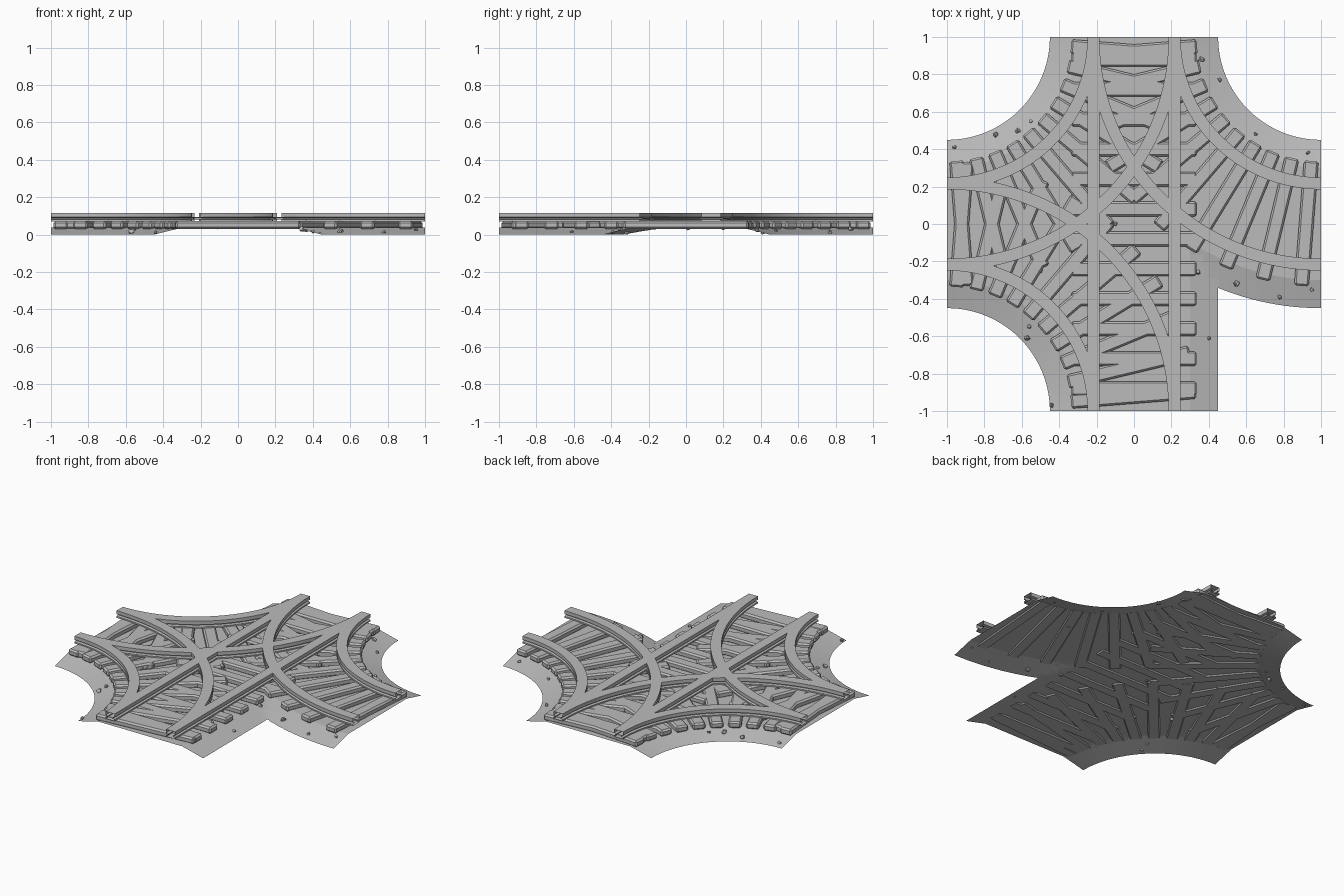
import bpy, bmesh, math, random
from mathutils import Vector, Matrix

random.seed(4)
cube = bpy.data.objects.get("Cube")
if cube:
    bpy.data.objects.remove(cube, do_unlink=True)

grey = bpy.data.materials.new("plain_grey")
grey.use_nodes = True
COLOUR = (0.5, 0.5, 0.5, 1)
grey.diffuse_color = COLOUR
for node in grey.node_tree.nodes:
    if node.type == 'BSDF_PRINCIPLED':
        node.inputs["Base Color"].default_value = COLOUR
        node.inputs["Roughness"].default_value = 0.8

# A track is None (straight along y) or the corner its curve turns about
TRACKS = {"straight": None, "back_left_curve": (1, 1),
          "back_right_curve": (-1, 1), "front_right_curve": (-1, -1)}
GAUGE, BED_HALF, BED_FLAT, BED_TOP = 0.217, 0.45, 0.30, 0.037


def point(corner, t, off):
    """Plan position at fraction t along a track, off to one side."""
    if corner is None:
        return off, 2 * t - 1
    a, r = t * math.pi / 2, 1 + off
    return corner[0] * (1 - r * math.cos(a)), corner[1] * (1 - r * math.sin(a))


def side_offset(corner, x, y):
    if corner is None:
        return x
    return math.hypot(x - corner[0], y - corner[1]) - 1


def bed_height(x, y):
    d = min(abs(side_offset(c, x, y)) for c in TRACKS.values())
    return BED_TOP * min(1, max(0, (BED_HALF - d) / (BED_HALF - BED_FLAT)))


def finish(name, bm):
    mesh = bpy.data.meshes.new(name)
    bm.to_mesh(mesh)
    bm.free()
    mesh.materials.append(grey)
    obj = bpy.data.objects.new(name, mesh)
    bpy.context.collection.objects.link(obj)
    return obj


# Ballast bed: thin sheets with sloping shoulders
def ballast(name, corner):
    bm = bmesh.new()
    along, across = 48, 24
    rows = []
    for i in range(along + 1):
        row = []
        for j in range(across + 1):
            x, y = point(corner, i / along, BED_HALF * (2 * j / across - 1))
            row.append(bm.verts.new((x, y, bed_height(x, y))))
        rows.append(row)
    for a, b in zip(rows, rows[1:]):
        for j in range(across):
            bm.faces.new((a[j], a[j + 1], b[j + 1], b[j]))
    bm.normal_update()
    for f in bm.faces:
        if f.normal.z < 0:
            f.normal_flip()
    finish(name + "_ballast", bm)


# Sleepers: chamfered blocks set square to the track
def sleepers(name, corner):
    bm = bmesh.new()
    count = 12 if corner is None else 10
    for i in range(count):
        t = (i + 0.5) / count
        if corner is None:
            t = 0.5 + (t - 0.5) * 0.96
        x, y = point(corner, t, 0)
        x2, y2 = point(corner, t, 0.1)
        place = (Matrix.Translation((x, y, 0.051))
                 @ Matrix.Rotation(math.atan2(y2 - y, x2 - x), 4, 'Z')
                 @ Matrix.Diagonal((0.67, 0.078, 0.042, 1)))
        bmesh.ops.create_cube(bm, size=1, matrix=place)
    obj = finish(name + "_sleepers", bm)
    bevel = obj.modifiers.new("chamfer", 'BEVEL')
    bevel.width = 0.01
    bevel.segments = 1


# Rails: foot, web and head swept along each track, open at the ends
HALF_PROFILE = [(0.032, 0.07), (0.032, 0.08), (0.018, 0.084),
                (0.018, 0.09), (0.032, 0.094), (0.032, 0.117)]
PROFILE = HALF_PROFILE + [(-w, z) for w, z in reversed(HALF_PROFILE)]
RAILS = [(c, s * GAUGE) for c in TRACKS.values() for s in (-1, 1)]


def buried(corners, half, own):
    """True where a wall lies wholly inside a crossing rail."""
    return any(all(abs(side_offset(c, v.co.x, v.co.y) - off) < half - 0.0002
                   or (abs(v.co.y) > 0.999 and abs(side_offset(c, v.co.x, v.co.y) - off) < half + 0.0002)
                   for v in corners)
               for c, off in RAILS if (c, off) != own)


def rail(name, corner, off):
    bm = bmesh.new()
    along = 64
    rings = []
    for i in range(along + 1):
        rings.append([bm.verts.new((*point(corner, i / along, off + w), z))
                      for w, z in PROFILE])
    for a, b in zip(rings, rings[1:]):
        for j in range(len(PROFILE)):
            k = (j + 1) % len(PROFILE)
            bm.faces.new((a[j], a[k], b[k], b[j]))
    bmesh.ops.recalc_face_normals(bm, faces=bm.faces[:])
    # Open the rails into each other where they cross
    hidden = []
    for f in bm.faces:
        if abs(f.normal.z) < 0.5:
            v = f.verts[0].co
            half = abs(side_offset(corner, v.x, v.y) - off)
            if buried(f.verts, half, (corner, off)):
                hidden.append(f)
    bmesh.ops.delete(bm, geom=hidden, context='FACES')
    finish(name, bm)


for name, corner in TRACKS.items():
    ballast(name, corner)
    sleepers(name, corner)
    for label, side in (("inner", -1), ("outer", 1)):
        rail(f"{name}_{label}_rail", corner, side * GAUGE)

# Loose stones scattered on the bed
STONES = [(-.96, .41), (-.74, .48), (-.62, .50), (-.55, .55), (-.59, .01),
          (-.50, -.25), (-.56, -.55), (-.57, -.61), (-.44, -.97), (-.11, .05),
          (-.10, 0), (.36, .88), (.46, .77), (.65, .48), (.93, .38),
          (.67, .20), (.34, -.26), (.55, -.32), (.78, -.39), (.95, -.35),
          (.40, -.61), (.14, .96)]
bm = bmesh.new()
for x, y in STONES:
    size = random.uniform(0.009, 0.017)
    place = (Matrix.Translation((x, y, max(bed_height(x, y) + 0.003, size)))
             @ Matrix.Rotation(random.uniform(0, 6), 4, Vector((1, 2, 3)).normalized()))
    made = bmesh.ops.create_icosphere(bm, subdivisions=1, radius=size, matrix=place)
    for v in made["verts"]:
        v.co += Vector([random.uniform(-0.3, 0.3) * size for _ in range(3)])
        v.co.z = max(v.co.z, 0)
finish("loose_stones", bm)
